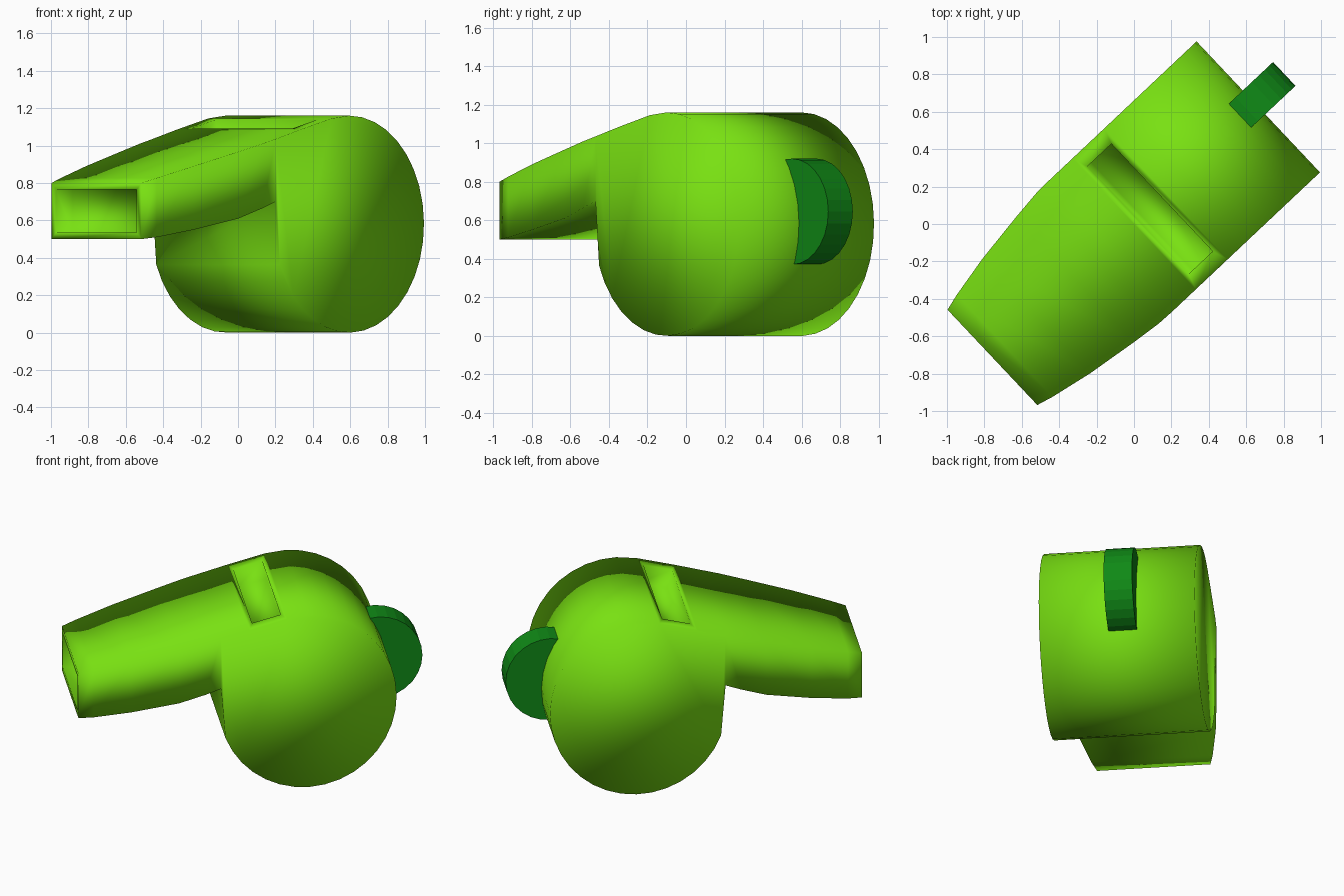
import bpy, bmesh, math
from mathutils import Matrix, Vector

if "Cube" in bpy.data.objects:
    bpy.data.objects.remove(bpy.data.objects["Cube"], do_unlink=True)

# Local frame: u runs from mouthpiece to back, v across the width
TURN = Matrix.Rotation(math.atan2(0.686, 0.728), 4, 'Z')


def material(name, rgb):
    m = bpy.data.materials.new(name)
    m.use_nodes = True
    m.diffuse_color = (*rgb, 1)
    m.node_tree.nodes["Principled BSDF"].inputs["Base Color"].default_value = (*rgb, 1)
    return m


def add_object(name, bm, mat, smooth):
    bmesh.ops.recalc_face_normals(bm, faces=bm.faces)
    for f in bm.faces:
        f.smooth = smooth
    bm.transform(TURN)
    mesh = bpy.data.meshes.new(name)
    bm.to_mesh(mesh)
    bm.free()
    mesh.materials.append(mat)
    obj = bpy.data.objects.new(name, mesh)
    bpy.context.collection.objects.link(obj)
    return obj


def recess(bm, face, inset, move, half_v=None):
    """Inset a face, optionally set its half width, and push it inward."""
    bmesh.ops.inset_region(bm, faces=[face], thickness=inset, use_even_offset=True)
    if half_v:
        for v in face.verts:
            v.co.y = math.copysign(half_v, v.co.y)
    out = bmesh.ops.extrude_face_region(bm, geom=[face])
    verts = [g for g in out["geom"] if isinstance(g, bmesh.types.BMVert)]
    bmesh.ops.translate(bm, verts=verts, vec=Vector(move))
    if face.is_valid:
        bmesh.ops.delete(bm, geom=[face], context='FACES_ONLY')


green = material("bright green", (0.19, 0.75, 0.006))
dark_green = material("dark green", (0.005, 0.25, 0.008))

# Mouthpiece columns: u, bottom z, top z, half width
columns = [(-1.04, 0.50, 0.80, 0.35), (-0.95, 0.51, 0.826, 0.374),
           (-0.72, 0.55, 0.89, 0.42), (-0.43, 0.61, 0.967, 0.46),
           (-0.27, 0.665, 1.01, 0.478), (-0.175, 0.70, 1.035, 0.481)]
# Round chamber, from the mouthpiece underside round the back to the top
HALF = 0.481
STEPS = 26
chamber = []
for i in range(1, STEPS + 1):
    a = math.radians(192 + (450 - 192) * i / STEPS) if i else 0
    chamber.append((0.363 + 0.55 * math.cos(a), 0.58 + 0.58 * math.sin(a)))
roof = [(0.235, 1.145), (0.0, 1.084)]

bm = bmesh.new()


def pair(u, z, half):
    return [bm.verts.new((u, s * half, z)) for s in (-1, 1)]


low = [pair(u, b, h) for u, b, t, h in columns]
high = [pair(u, t, h) for u, b, t, h in columns]
round_part = [pair(u, z, HALF) for u, z in chamber + roof]
outline = low + round_part + high[::-1]

# Skin across the width, including the mouth end
strips = []
for i, a in enumerate(outline):
    b = outline[(i + 1) % len(outline)]
    strips.append(bm.faces.new((a[0], a[1], b[1], b[0])))

# Mouthpiece sides and round end discs
for s in (0, 1):
    for i in range(len(columns) - 1):
        bm.faces.new((low[i][s], low[i + 1][s], high[i + 1][s], high[i][s]))
    bm.faces.new([p[s] for p in [low[-1]] + round_part + [high[-1]]])
bmesh.ops.recalc_face_normals(bm, faces=bm.faces)

# Air slot on top and opening in the mouth end
slot = strips[len(low) + len(round_part) - 2]
recess(bm, slot, 0.03, (0.03, 0, -0.12), 0.395)
recess(bm, strips[-1], 0.036, (0.12, 0, 0))
add_object("whistle_body", bm, green, True)

# Solid round lug at the back
bm = bmesh.new()
bmesh.ops.create_cone(bm, cap_ends=True, segments=28, radius1=0.275, radius2=0.275,
                      depth=0.175, matrix=Matrix.Translation((0.86, 0.033, 0.645))
                      @ Matrix.Rotation(math.pi / 2, 4, 'X'))
add_object("back_lug", bm, dark_green, False)
